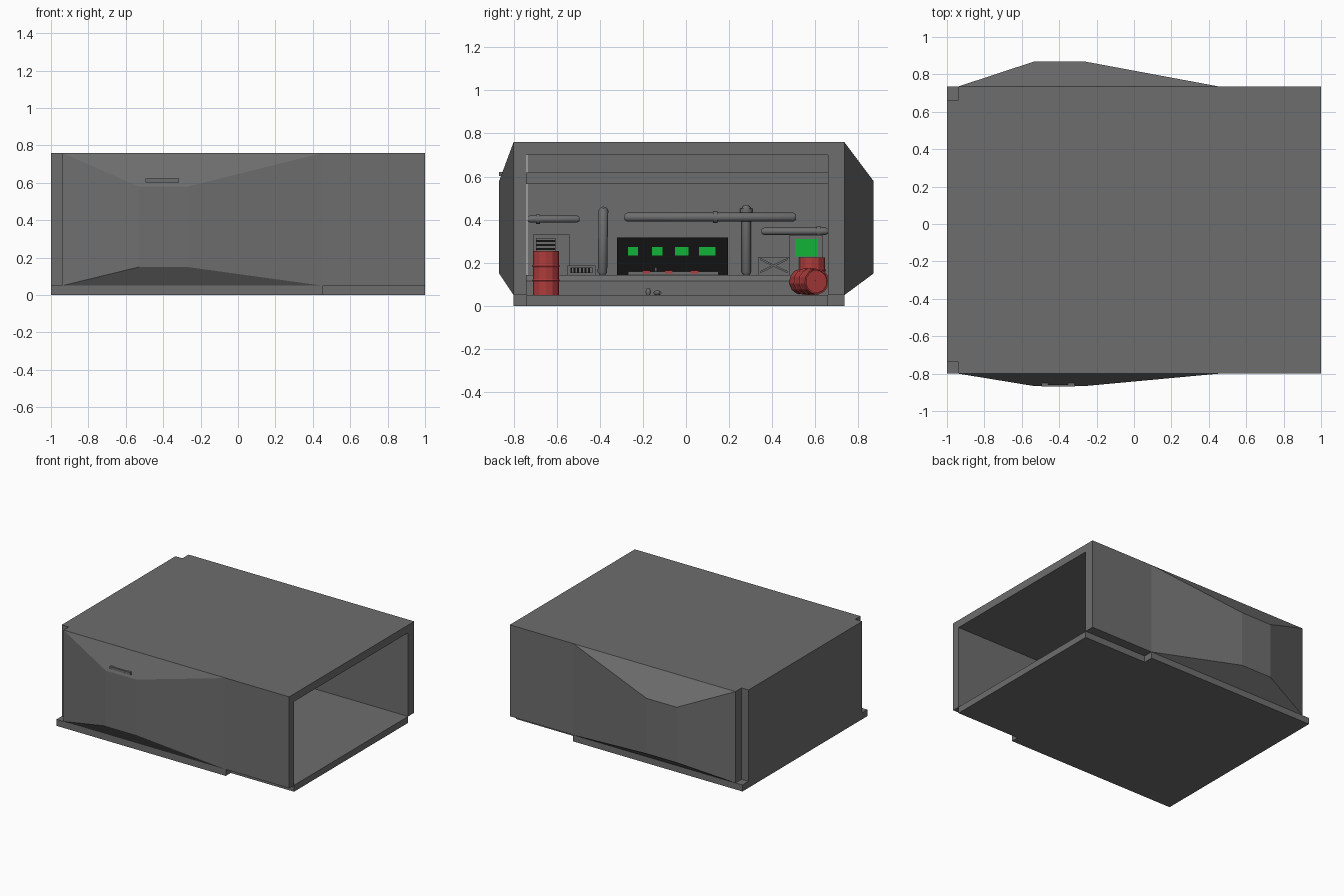
import bpy, bmesh, math
from mathutils import Vector

if "Cube" in bpy.data.objects:
    bpy.data.objects.remove(bpy.data.objects["Cube"])


def material(name, rgb):
    m = bpy.data.materials.new(name)
    m.diffuse_color = (*rgb, 1)
    m.use_nodes = True
    m.node_tree.nodes["Principled BSDF"].inputs["Base Color"].default_value = m.diffuse_color
    return m


GREY = material("hull grey", (0.155, 0.155, 0.155))
DARK = material("panel black", (0.006, 0.006, 0.006))
RED = material("barrel red", (0.42, 0.045, 0.045))
GREEN = material("screen green", (0.006, 0.45, 0.04))


def finish(name, bm, mat):
    bmesh.ops.recalc_face_normals(bm, faces=bm.faces[:])
    me = bpy.data.meshes.new(name)
    bm.to_mesh(me)
    bm.free()
    me.materials.append(mat)
    ob = bpy.data.objects.new(name, me)
    bpy.context.collection.objects.link(ob)
    return ob


def loft(name, lower, upper, mat):
    """Closed solid between two matching outlines."""
    bm = bmesh.new()
    a = [bm.verts.new(p) for p in lower]
    b = [bm.verts.new(p) for p in upper]
    n = len(a)
    bm.faces.new(a)
    bm.faces.new(b)
    for i in range(n):
        j = (i + 1) % n
        bm.faces.new((a[i], a[j], b[j], b[i]))
    return finish(name, bm, mat)


def box(name, x, y, z, mat=GREY):
    ring = [(x[0], y[0]), (x[1], y[0]), (x[1], y[1]), (x[0], y[1])]
    return loft(name, [(*p, z[0]) for p in ring], [(*p, z[1]) for p in ring], mat)


def lathe(name, profile, base, axis, mat, sides=12):
    """Solid of revolution: profile of (radius, distance) along an axis."""
    bm = bmesh.new()
    q = Vector((0, 0, 1)).rotation_difference(Vector(axis))
    rings = []
    for r, h in profile:
        rings.append([bm.verts.new(q @ Vector((r * math.cos(t), r * math.sin(t), h)) + Vector(base))
                      for t in (2 * math.pi * i / sides for i in range(sides))])
    bm.faces.new(rings[0])
    bm.faces.new(rings[-1])
    for a, b in zip(rings, rings[1:]):
        for i in range(sides):
            j = (i + 1) % sides
            bm.faces.new((a[i], a[j], b[j], b[i]))
    return finish(name, bm, mat)


def pipe(name, start, end, r, collar=None):
    """Round-ended pipe with an optional collar at a fraction of its length."""
    d = Vector(end) - Vector(start)
    L, k = d.length, 0.012
    prof = [(r * .6, 0), (r, k), (r, L - k), (r * .6, L)]
    if collar:
        c = L * collar
        prof[2:2] = [(r, c - .01), (r * 1.3, c - .01), (r * 1.3, c + .01), (r, c + .01)]
    ob = lathe(name, prof, start, d, GREY)
    bpy.ops.object.select_all(action='DESELECT')
    bpy.context.view_layer.objects.active = ob
    ob.select_set(True)
    bpy.ops.object.shade_smooth_by_angle(angle=math.radians(40))


def barrel(name, base, axis, r=0.06, L=0.205):
    prof = [(r * .88, .008), (r * .88, 0), (r, 0)]
    for f in (.33, .66):
        prof += [(r, L * f - .007), (r * 1.07, L * f), (r, L * f + .007)]
    prof += [(r, L), (r * .88, L), (r * .88, L - .008)]
    lathe(name, prof, base, axis, RED)
    tip = Vector(base) + Vector(axis).normalized() * (L - .009)
    lathe(name + "_cap", [(.008, 0), (.008, .006)], tip, axis, RED, 8)


# Outer shell: floor, inverted U hull, rear wall
floor = [(-1, -.80), (.455, -.80), (.455, -.74), (1, -.74),
         (1, .66), (.455, .66), (.455, .735), (-1, .735)]
loft("floor", [(*p, 0) for p in floor], [(*p, .05) for p in floor], GREY)
arch = [(-.80, .05), (-.80, .76), (.735, .76), (.735, .05),
        (.66, .05), (.66, .70), (-.74, .70), (-.74, .05)]
loft("hull_arch", [(-.94, *p) for p in arch], [(1, *p) for p in arch], GREY)
box("rear_wall", (-1, -.935), (-.735, .66), (.05, .76))

# Faceted bulges on both sides
for name, y0, y1 in (("front_bulge", -.80, -.867), ("back_bulge", .735, .87)):
    big = [(-.94, .05), (.455, .05), (.455, .76), (-.94, .76)]
    small = [(-.53, .15), (-.27, .15), (.27 - .54, .58), (-.53, .58)]
    loft(name, [(x, y0, z) for x, z in big], [(x, y1, z) for x, z in small], GREY)

# Grab handle on the front bulge
box("handle_bar", (-.495, -.315), (-.868, -.858), (.603, .622))
for x in (-.478, -.335):
    box("handle_mount", (x - .017, x + .017), (-.862, -.835), (.603, .622))

# Rear interior: overhead duct and stepped console base
box("overhead_duct", (-.94, -.86), (-.74, .66), (.565, .62))
box("console_step", (-.94, -.78), (-.74, .66), (.05, .115))
loft("console_slope", [(-.94, -.74, .115), (-.94, .66, .115), (-.78, .66, .115), (-.78, -.74, .115)],
     [(-.94, -.74, .144), (-.94, .66, .144), (-.81, .66, .144), (-.81, -.74, .144)], GREY)

# Control panel with four screens
box("control_panel", (-.94, -.91), (-.32, .195), (.144, .318), DARK)
for a, b in ((-.27, -.222), (-.157, -.11), (-.05, .012), (.06, .136)):
    box("panel_screen", (-.912, -.906), (a, b), (.233, .274), GREEN)
box("control_desk", (-.91, -.83), (-.27, .15), (.144, .16))
for y in (-.185, -.08, .04):
    box("red_button", (-.86, -.826), (y - .018, y + .018), (.15, .165), RED)
pipe("desk_lever", (-.86, -.14, .155), (-.85, -.14, .18), .007)

# Left cabinet and low vent, with slatted grilles
box("left_cabinet", (-.94, -.86), (-.71, -.54), (.144, .332))
box("cabinet_grille", (-.862, -.856), (-.695, -.605), (.205, .315), DARK)
box("low_vent", (-.94, -.85), (-.55, -.42), (.144, .188))
box("vent_grille", (-.852, -.846), (-.535, -.435), (.152, .178), DARK)
for i in range(6):
    z = .215 + i * .018
    box("cabinet_slat", (-.86, -.85), (-.695, -.605), (z, z + .009))
for i in range(6):
    y = -.53 + i * .017
    box("vent_slat", (-.85, -.84), (y, y + .008), (.152, .178))

# Right crate with cross brace, and monitor
box("brace_crate", (-.94, -.86), (.335, .48), (.144, .228))
for s in (-1, 1):
    za, zb = (.152, .212) if s > 0 else (.212, .152)
    ring = [(.345, za), (.47, zb), (.47, zb + .01), (.345, za + .01)]
    loft("crate_brace", [(-.862, *p) for p in ring], [(-.85, *p) for p in ring], GREY)
box("monitor_case", (-.94, -.85), (.48, .635), (.144, .33))
box("monitor_screen", (-.852, -.845), (.505, .612), (.23, .31), GREEN)

# Wall pipes
pipe("left_pipe", (-.90, -.735, .403), (-.90, -.495, .403), .017, .2)
pipe("left_riser", (-.90, -.388, .144), (-.90, -.383, .45), .022)
pipe("left_elbow", (-.89, -.383, .437), (-.94, -.383, .437), .024)
pipe("centre_pipe", (-.885, -.285, .412), (-.885, .51, .412), .021, .53)
pipe("right_riser", (-.915, .28, .144), (-.915, .28, .465), .022, .93)
pipe("right_pipe", (-.90, .35, .346), (-.90, .66, .346), .017, .86)

# Red barrels and small floor canisters
barrel("left_barrel", (-.70, -.65, .05), (0, 0, 1))
barrel("right_barrel", (-.85, .585, .05), (0, 0, 1), L=.175)
barrel("fallen_barrel", (-.78, .535, .113), (.9, .34, 0))
pipe("standing_can", (-.70, -.175, .05), (-.70, -.175, .08), .012)
pipe("fallen_can", (-.70, -.145, .06), (-.66, -.12, .06), .011)
